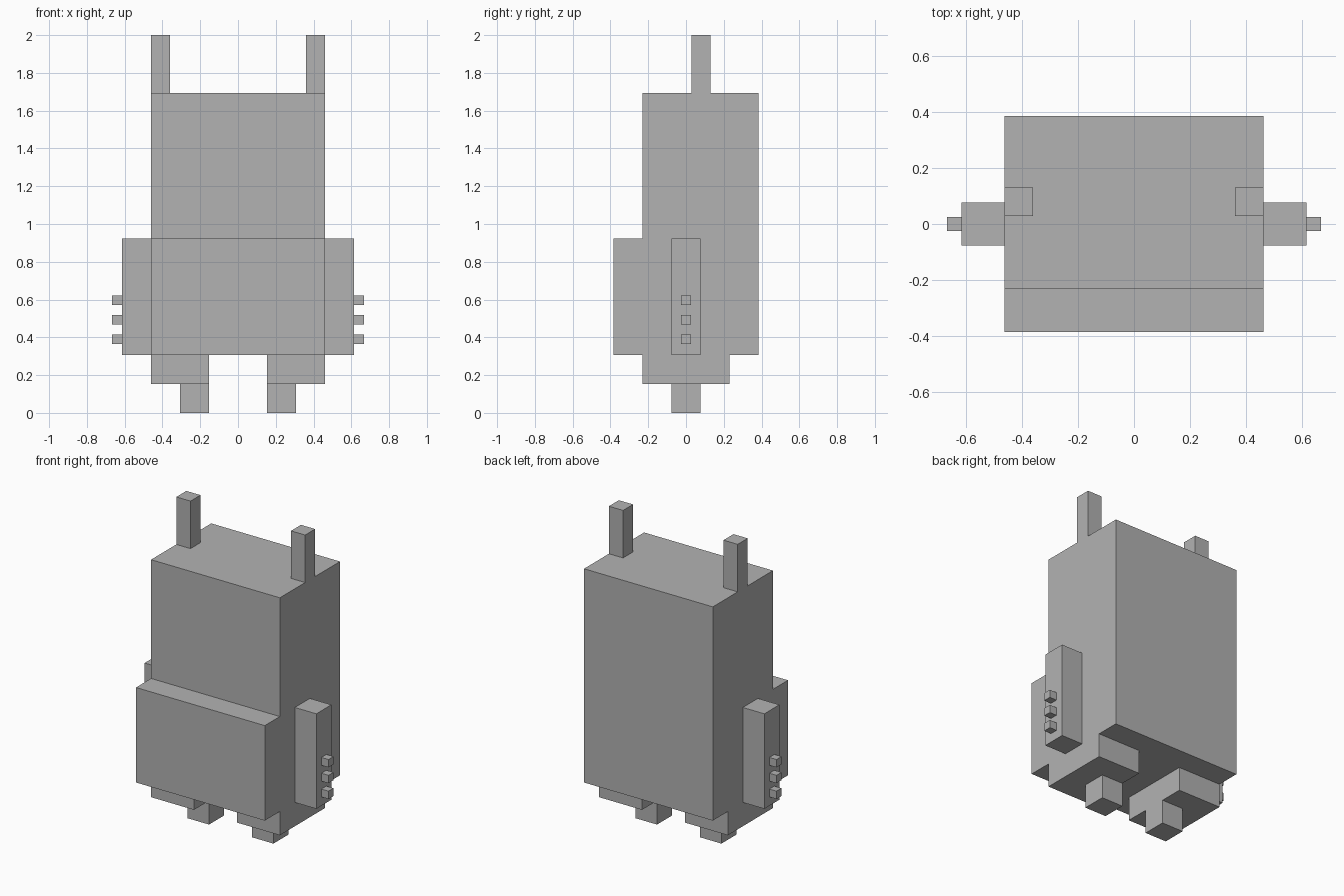
import bpy

if "Cube" in bpy.data.objects:
    bpy.data.objects.remove(bpy.data.objects["Cube"], do_unlink=True)

# Single flat colour
grey = bpy.data.materials.new("plain grey")
grey.use_nodes = True
colour = (0.448, 0.448, 0.448, 1.0)
grey.diffuse_color = colour
grey.node_tree.nodes["Principled BSDF"].inputs["Base Color"].default_value = colour

U = 2 / 13  # block module


def box(name, x, y, z):
    """Axis-aligned block from (low, high) ranges on each axis."""
    spans = (x, y, z)
    bpy.ops.mesh.primitive_cube_add(size=1, location=[(a + b) / 2 for a, b in spans])
    ob = bpy.context.object
    ob.name = name
    ob.scale = [b - a for a, b in spans]
    bpy.ops.object.transform_apply(location=False, rotation=False, scale=True)
    ob.data.materials.append(grey)
    return ob


def pair(name, x, y, z):
    """Matching blocks on the left (+x) and right (-x)."""
    box("left_" + name, x, y, z)
    box("right_" + name, (-x[1], -x[0]), y, z)


# Torso and protruding belly
box("body", (-3 * U, 3 * U), (-1.5 * U, 2.5 * U), (2 * U, 11 * U))
box("belly", (-3 * U, 3 * U), (-2.5 * U, -1.5 * U), (2 * U, 6 * U))

# Legs and feet
pair("leg", (U, 3 * U), (-1.5 * U, 1.5 * U), (U, 2 * U))
pair("foot", (U, 2 * U), (-U / 2, U / 2), (0, U))

# Arms with three small fingers each
pair("arm", (3 * U, 4 * U), (-U / 2, U / 2), (2 * U, 6 * U))
for i in range(3):
    z = 0.365 + i * 0.1025
    pair(f"finger_{i + 1}", (4 * U, 4 * U + 0.051), (-0.0255, 0.0255), (z, z + 0.051))

# Upright ears on top
pair("ear", (0.36, 3 * U), (0.028, 0.13), (11 * U, 13 * U))
